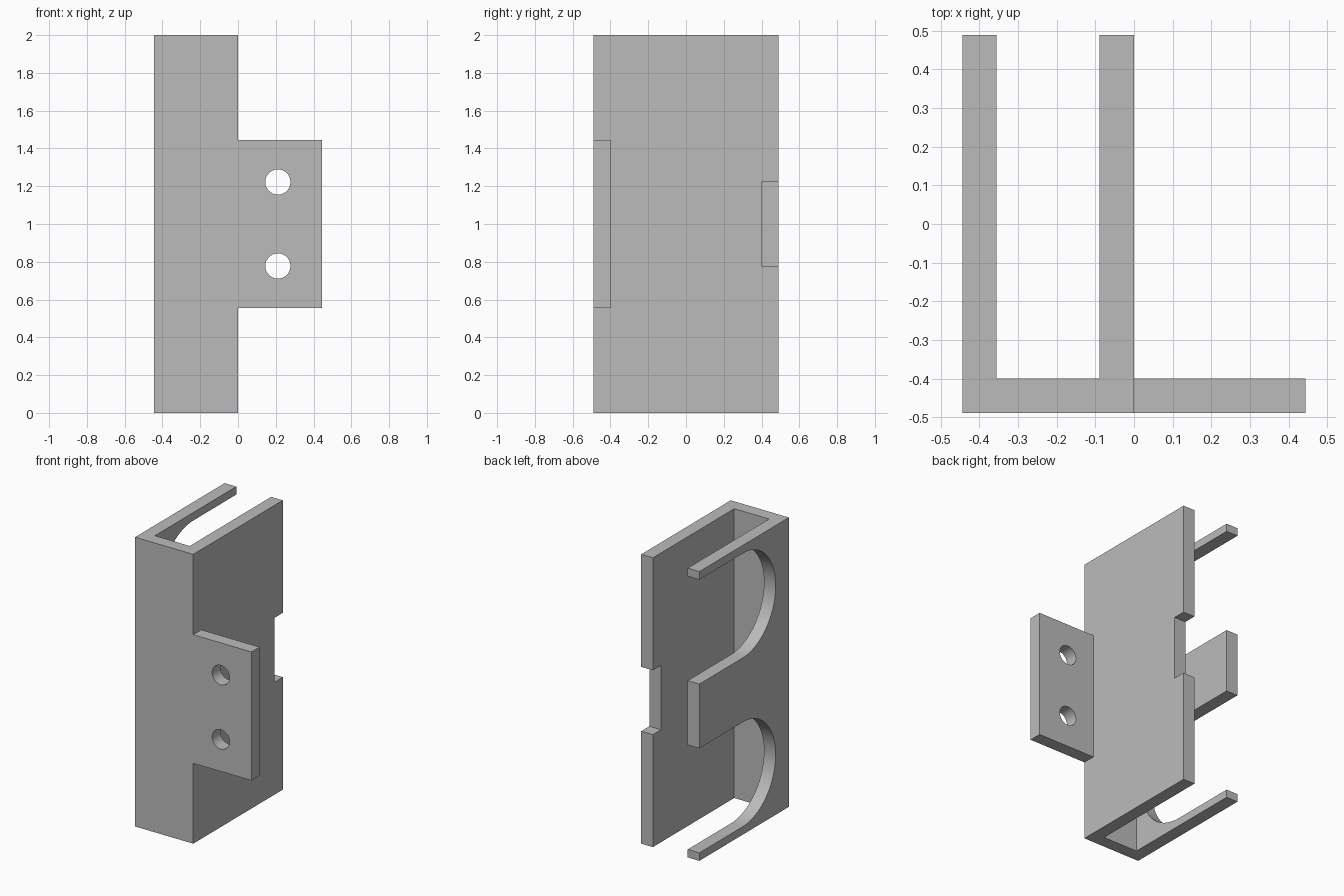
import bpy, bmesh, math

cube = bpy.data.objects.get("Cube")
if cube:
    bpy.data.objects.remove(cube, do_unlink=True)

U = 1 / 22.5          # design step: the bracket is 45 steps tall
T = 2                 # wall thickness in steps
W, D, H = 20, 22, 45  # overall size in steps

grey = bpy.data.materials.new("plain grey")
grey.use_nodes = True
grey.diffuse_color = (0.5, 0.5, 0.5, 1)
grey.node_tree.nodes["Principled BSDF"].inputs["Base Color"].default_value = (0.5, 0.5, 0.5, 1)


def prism(name, profile, axis, lo, hi):
    """Extrude a 2D profile along axis 0, 1 or 2, between lo and hi."""
    bm = bmesh.new()
    verts = []
    for p in profile:
        co = list(p)
        co.insert(axis, lo)
        verts.append(bm.verts.new([c * U for c in co]))
    face = bm.faces.new(verts)
    move = [0, 0, 0]
    move[axis] = (hi - lo) * U
    out = bmesh.ops.extrude_face_region(bm, geom=[face])
    new = [v for v in out["geom"] if isinstance(v, bmesh.types.BMVert)]
    bmesh.ops.translate(bm, verts=new, vec=move)
    bmesh.ops.recalc_face_normals(bm, faces=bm.faces)
    mesh = bpy.data.meshes.new(name)
    bm.to_mesh(mesh)
    bm.free()
    mesh.materials.append(grey)
    ob = bpy.data.objects.new(name, mesh)
    bpy.context.collection.objects.link(ob)
    return ob


def rect(a0, b0, a1, b1):
    return [(a0, b0), (a1, b0), (a1, b1), (a0, b1)]


def arc(a, b, r, start, end, n):
    return [(a + r * math.cos(t), b + r * math.sin(t))
            for t in (math.radians(start + (end - start) * i / n) for i in range(n + 1))]


def combine(target, tool, operation):
    tool.hide_render = True
    mod = target.modifiers.new(tool.name, 'BOOLEAN')
    mod.operation = operation
    mod.solver = 'EXACT'
    mod.object = tool
    bpy.ops.object.select_all(action='DESELECT')
    target.select_set(True)
    bpy.context.view_layer.objects.active = target
    bpy.ops.object.modifier_apply(modifier=mod.name)
    bpy.data.objects.remove(tool, do_unlink=True)


# U-shaped channel, open at the back
x0, y0, y1 = -W / 2, -D / 2, D / 2
bracket = prism("channel_bracket", [
    (x0, y0), (0, y0), (0, y1), (-T, y1), (-T, y0 + T),
    (x0 + T, y0 + T), (x0 + T, y1), (x0, y1)], 2, 0, H)

# mounting flange continuing the front plate
mid = H / 2
combine(bracket, prism("flange", rect(-1, mid - 10, W / 2, mid + 10), 1, y0, y0 + T), 'UNION')

# two screw holes, and two round-ended slots open to the back
radius, margin = 8.125, 1.25
slot_y = y0 + T + margin + radius
for side in (-1, 1):
    hole = prism("screw_hole", arc(4.75, mid + side * 5, 1.5, 0, 360 - 7.5, 47), 1, y0 - 1, y0 + T + 1)
    combine(bracket, hole, 'DIFFERENCE')
    z = mid + side * (mid - margin - radius)
    outline = [(y1 + 1, z + radius)] + arc(slot_y, z, radius, 90, 270, 40) + [(y1 + 1, z - radius)]
    combine(bracket, prism("slot", outline, 0, x0 - 1, x0 + T + 1), 'DIFFERENCE')

# small notch in the rear edge of the other wall
combine(bracket, prism("notch", rect(y1 - T, mid - 5, y1 + 1, mid + 5), 0, -T - 1, 1), 'DIFFERENCE')

bracket.select_set(True)
bpy.context.view_layer.objects.active = bracket
bpy.ops.object.shade_smooth_by_angle(angle=math.radians(30))
